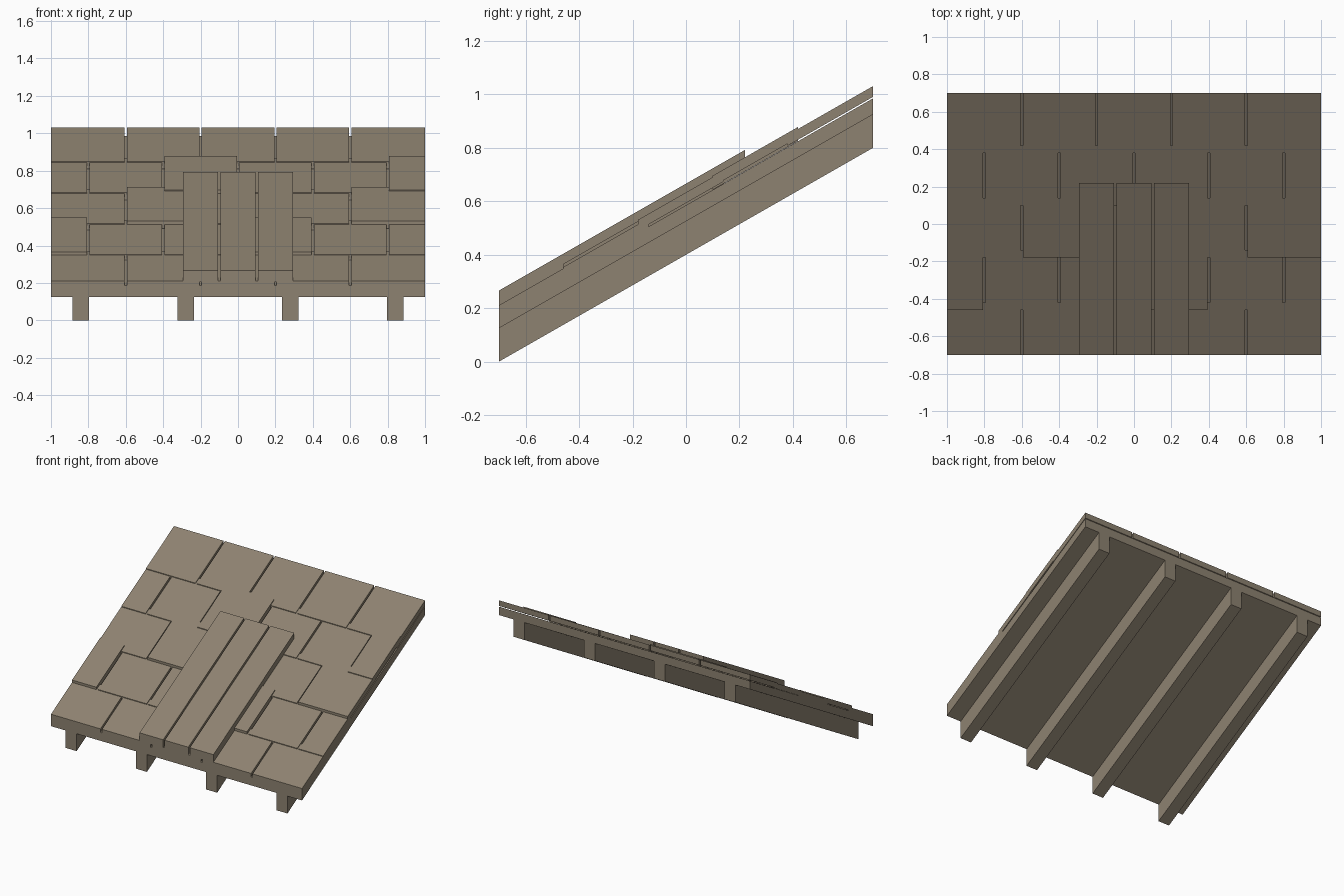
import bpy, bmesh

if "Cube" in bpy.data.objects:
    bpy.data.objects.remove(bpy.data.objects["Cube"])

SLOPE = 0.8 / 1.4          # roof pitch; all ends are cut vertically
SEAM = 0.006               # half the gap between shingles

wood = bpy.data.materials.new("weathered brown wood")
wood.diffuse_color = (0.27, 0.225, 0.165, 1)
wood.use_nodes = True
wood.node_tree.nodes["Principled BSDF"].inputs["Base Color"].default_value = wood.diffuse_color


def sloped_board(name, x0, x1, y0, y1, low, high):
    """Box sheared along the pitch; low/high are heights above the rafter underside."""
    bm = bmesh.new()
    bmesh.ops.create_cube(bm, size=1)
    for v in bm.verts:
        x = x1 if v.co.x > 0 else x0
        y = y1 if v.co.y > 0 else y0
        h = high if v.co.z > 0 else low
        v.co = (x, y, h + (y + 0.7) * SLOPE)
    mesh = bpy.data.meshes.new(name)
    bm.to_mesh(mesh)
    bm.free()
    mesh.materials.append(wood)
    ob = bpy.data.objects.new(name, mesh)
    bpy.context.collection.objects.link(ob)
    return ob


# Rafters underneath
for x in (-0.84, -0.28, 0.28, 0.84):
    sloped_board("rafter", x - 0.044, x + 0.044, -0.7, 0.7, 0.0, 0.126)

# Roof deck
sloped_board("roof_deck", -1, 1, -0.7, 0.7, 0.125, 0.185)

# Overlapping shingle rows, staggered, with a few lifted shingles (row, column)
lifted = {(1, 0), (1, 3), (2, 1), (2, 4), (3, 2), (3, 5)}
for row in range(5):
    y0 = max(-0.7, -0.74 + 0.28 * row)
    y1 = min(0.7, -0.42 + 0.28 * row)
    seams = [-0.6, -0.2, 0.2, 0.6] if row % 2 == 0 else [-0.8, -0.4, 0, 0.4, 0.8]
    edges = [-1 - SEAM] + seams + [1 + SEAM]
    for col in range(len(edges) - 1):
        top = 0.211 + 0.005 * row + (0.0125 if (row, col) in lifted else 0)
        sloped_board("shingle", edges[col] + SEAM, edges[col + 1] - SEAM,
                     y0, y1, top - 0.04, top)

# Three repair planks laid over the middle
for x in (-0.2, 0, 0.2):
    sloped_board("repair_plank", x - 0.094, x + 0.094, -0.7, 0.22, 0.206, 0.266)
